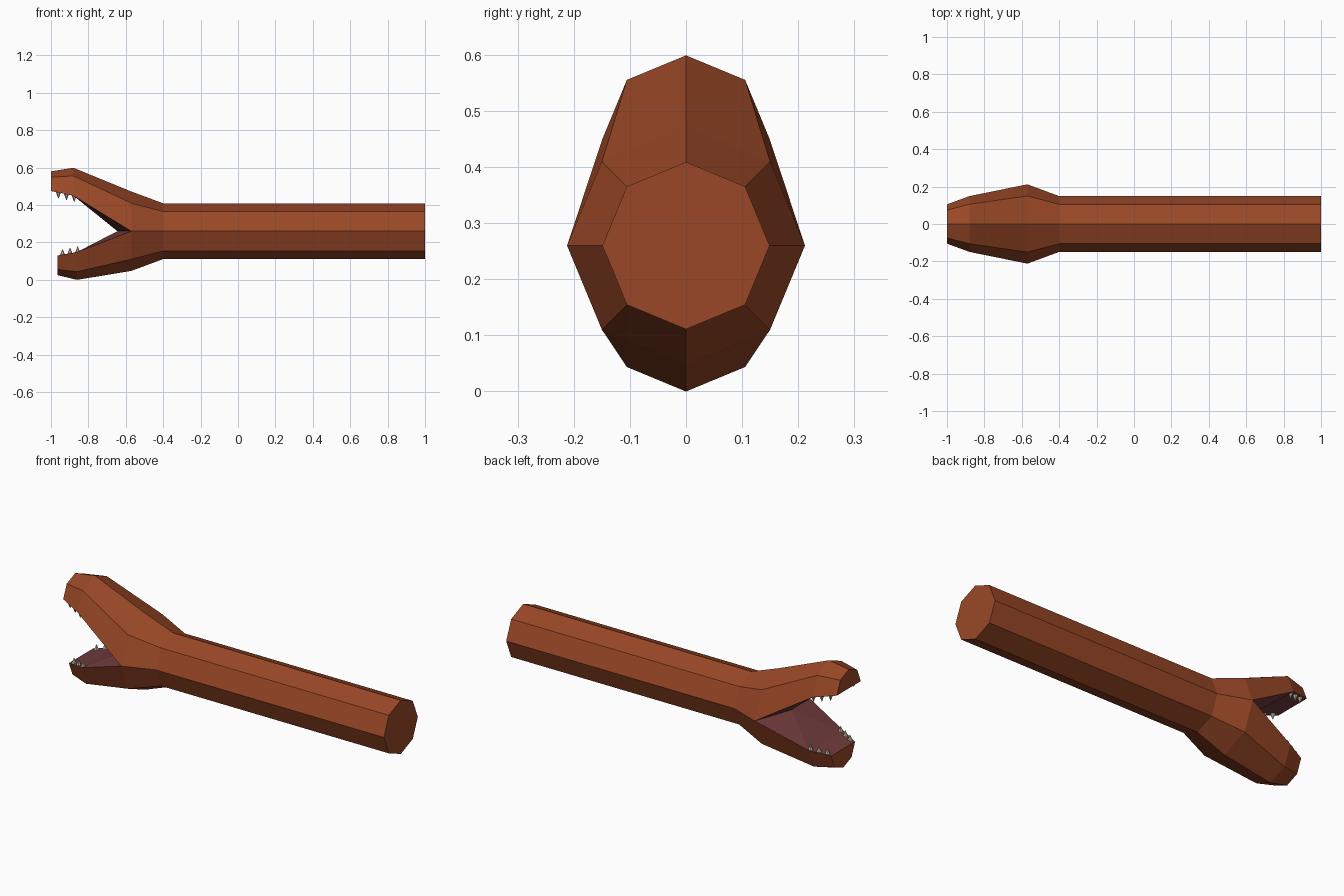
import bpy, bmesh, math
from mathutils import Vector

if "Cube" in bpy.data.objects:
    bpy.data.objects.remove(bpy.data.objects["Cube"])


def material(name, rgb):
    m = bpy.data.materials.new(name)
    m.diffuse_color = (*rgb, 1)
    m.use_nodes = True
    m.node_tree.nodes["Principled BSDF"].inputs["Base Color"].default_value = m.diffuse_color
    return m


SKIN = material("rust brown skin", (0.32, 0.064, 0.020))
MOUTH = material("dark pink mouth", (0.162, 0.043, 0.045))
BONE = material("ivory teeth", (0.52, 0.49, 0.40))


def finish(bm, name, mats):
    bmesh.ops.recalc_face_normals(bm, faces=bm.faces)
    mesh = bpy.data.meshes.new(name)
    bm.to_mesh(mesh)
    bm.free()
    for m in mats:
        mesh.materials.append(m)
    obj = bpy.data.objects.new(name, mesh)
    bpy.context.collection.objects.link(obj)


def ring(bm, x, z, r, steps):
    # points of an octagon across the body axis; step 0 is the +y side, 2 the top
    return [bm.verts.new((x, r * math.cos(s * math.pi / 4), z + r * math.sin(s * math.pi / 4)))
            for s in steps]


def bridge(bm, a, b, closed):
    n = len(a)
    for i in range(n if closed else n - 1):
        j = (i + 1) % n
        bm.faces.new((a[i], a[j], b[j], b[i]))


# Body, neck and both open jaws as one skin
bm = bmesh.new()
tail = ring(bm, 1.0, 0.26, 0.149, range(8))
neck = ring(bm, -0.40, 0.26, 0.149, range(8))
cheek = ring(bm, -0.57, 0.26, 0.212, range(8))
bm.faces.new(tail)
bridge(bm, tail, neck, True)
bridge(bm, neck, cheek, True)
throat = bm.verts.new((-0.645, 0, 0.26))

UPPER = ((-0.88, 0.45, 0.149), (-1.0, 0.475, 0.105))
LOWER = ((-0.86, 0.149, 0.149), (-0.965, 0.13, 0.105))
for (mid, tip), steps in ((UPPER, range(0, 5)), (LOWER, range(4, 9))):
    root = [cheek[s % 8] for s in steps]
    m = ring(bm, *mid, steps)
    t = ring(bm, *tip, steps)
    bridge(bm, root, m, False)
    bridge(bm, m, t, False)
    bm.faces.new(t)
    # Mouth lining
    for loop in ((root[0], throat, m[0]), (root[-1], throat, m[-1]),
                 (throat, m[0], m[-1]), (m[0], m[-1], t[-1], t[0])):
        bm.faces.new(loop).material_index = 1
finish(bm, "body_and_jaws", (SKIN, MOUTH))


# Rows of pointed teeth along the jaw edges
def teeth(name, xs, jaw, height):
    (x0, z0, r0), (x1, z1, r1) = jaw
    bm = bmesh.new()
    for x in xs:
        f = (x - x0) / (x1 - x0)
        z = z0 + f * (z1 - z0)
        y = r0 + f * (r1 - r0) - 0.018
        for side in (-1, 1):
            base = [bm.verts.new((x + 0.015 * math.cos(a), side * y + 0.015 * math.sin(a),
                                  z - math.copysign(0.005, height)))
                    for a in (k * math.pi / 3 for k in range(6))]
            tip = bm.verts.new(Vector((x, side * y, z + height)))
            bm.faces.new(base)
            for i in range(6):
                bm.faces.new((base[i], base[(i + 1) % 6], tip))
    finish(bm, name, (BONE,))


teeth("upper_teeth", (-0.960, -0.917, -0.876), UPPER, -0.034)
teeth("lower_teeth", (-0.938, -0.898, -0.857), LOWER, 0.031)
